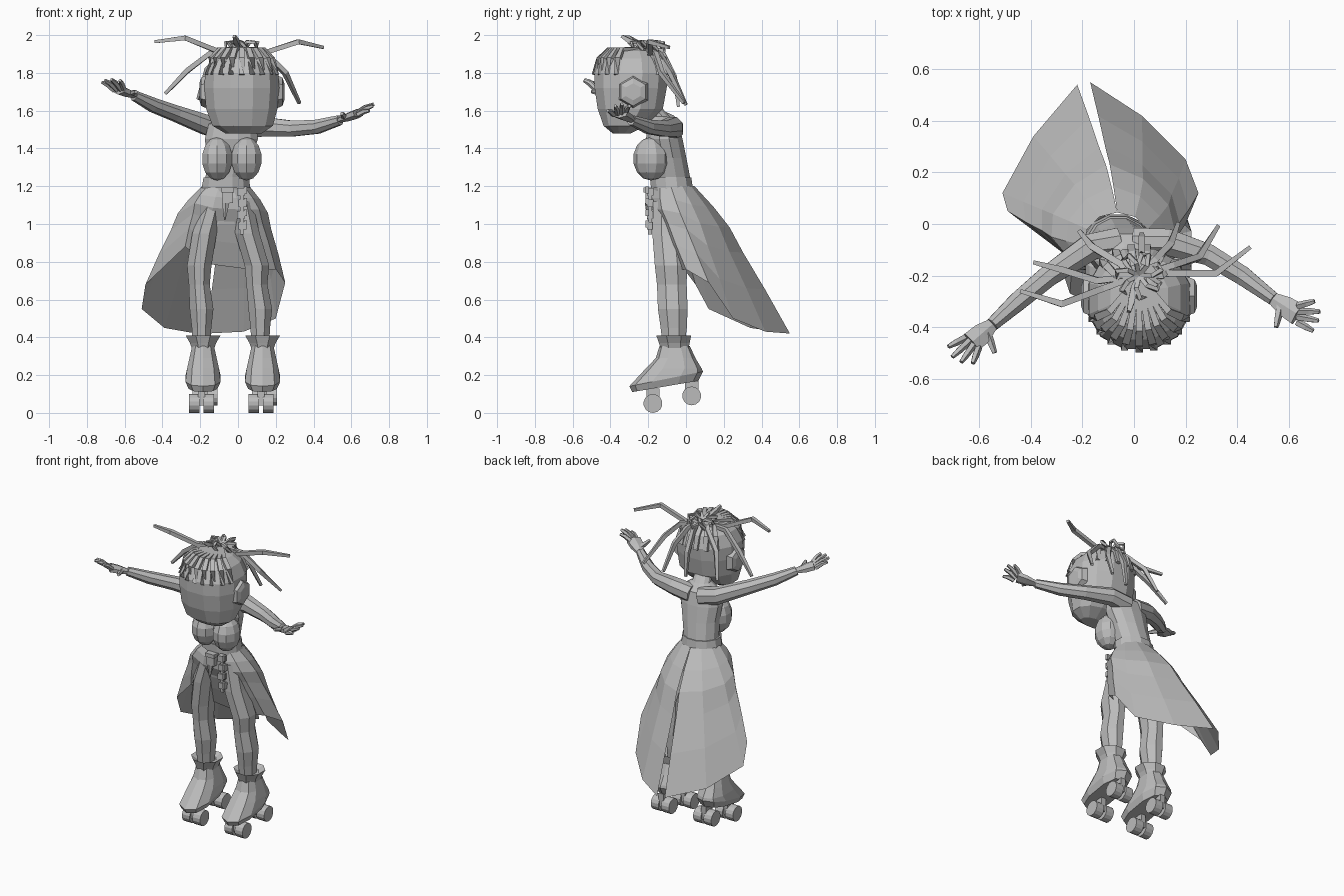
import bpy, bmesh, math
from mathutils import Vector

if "Cube" in bpy.data.objects:
    bpy.data.objects.remove(bpy.data.objects["Cube"], do_unlink=True)

grey = bpy.data.materials.new("plain grey")
grey.use_nodes = True
COLOUR = (0.5, 0.5, 0.5, 1)
grey.diffuse_color = COLOUR
grey.node_tree.nodes["Principled BSDF"].inputs["Base Color"].default_value = COLOUR


def build(name, rings, capped=True, closed=True):
    """Skin a list of equal rings of points into one mesh object."""
    bm = bmesh.new()
    loops = [[bm.verts.new(p) for p in ring] for ring in rings]
    n = len(loops[0])
    for a, b in zip(loops, loops[1:]):
        for i in range(n if closed else n - 1):
            j = (i + 1) % n
            bm.faces.new((a[i], a[j], b[j], b[i]))
    if capped:
        bm.faces.new(loops[0][::-1])
        bm.faces.new(loops[-1])
        bmesh.ops.recalc_face_normals(bm, faces=bm.faces)
    mesh = bpy.data.meshes.new(name)
    bm.to_mesh(mesh)
    bm.free()
    mesh.materials.append(grey)
    obj = bpy.data.objects.new(name, mesh)
    bpy.context.collection.objects.link(obj)
    return obj


def loft(name, rings, n=10, power=1.0):
    """Stack flat rings: (x, y, z, rx, ry[, slope along y])."""
    def soft(v):
        return math.copysign(abs(v) ** power, v)
    out = []
    for x, y, z, rx, ry, *slope in rings:
        ring = []
        for i in range(n):
            a = 2 * math.pi * (i + 0.5) / n
            dy = ry * soft(math.sin(a))
            ring.append((x + rx * soft(math.cos(a)), y + dy, z + dy * sum(slope)))
        out.append(ring)
    return build(name, out)


def tube(name, pts, radii, n=6, flat=1.0):
    """Sweep a polygon along points; flat squashes it on its second axis."""
    pts = [Vector(p) for p in pts]
    out = []
    for i, p in enumerate(pts):
        t = (pts[min(i + 1, len(pts) - 1)] - pts[max(i - 1, 0)]).normalized()
        up = Vector((0, 0, 1)) if abs(t.z) < 0.9 else Vector((0, 1, 0))
        side = t.cross(up).normalized()
        top = side.cross(t)
        out.append([p + radii[i] * (side * math.cos(a) + top * flat * math.sin(a))
                    for a in (2 * math.pi * (k + 0.5) / n for k in range(n))])
    return build(name, out)


def box(name, centre, size):
    bpy.ops.mesh.primitive_cube_add(size=1, location=centre)
    obj = bpy.context.object
    obj.name, obj.scale = name, size
    obj.data.materials.append(grey)
    return obj


# Torso, neck and bust
loft("torso", [(-.06, -.07, 1.0, .16, .08), (-.065, -.07, 1.16, .135, .11),
               (-.06, -.08, 1.25, .115, .105), (-.045, -.095, 1.35, .125, .1),
               (-.035, -.115, 1.45, .145, .1), (-.03, -.12, 1.53, .13, .085),
               (-.02, -.14, 1.57, .06, .055), (0, -.22, 1.66, .05, .055)], 12)
for side, x in (("right", -.11), ("left", .045)):
    bpy.ops.mesh.primitive_uv_sphere_add(segments=10, ring_count=7, radius=1,
                                         location=(x, -.185, 1.345))
    bust = bpy.context.object
    bust.name, bust.scale = side + "_bust", (.085, .095, .115)
    bust.data.materials.append(grey)

# Belt with hanging pouch and tool chain
loft("belt", [(-.064, -.075, 1.19, .133, .115), (-.062, -.08, 1.245, .125, .112)], 12)
box("pouch", (-.055, -.195, 1.145), (.055, .04, .07))
box("pouch_flap", (-.055, -.2, 1.18), (.065, .05, .025))
loft("pouch_tip", [(-.07, -.2, 1.02, .004, .004), (-.065, -.2, 1.11, .022, .018)], 6)
for k in range(4):
    z = 1.17 - k * .06
    box(f"chain_block_{k}", (.015 + .008 * (k % 2), -.19, z), (.042, .035, .04))
    box(f"chain_link_{k}", (.02, -.19, z - .03), (.02, .02, .03))
    box(f"chain_clip_{k}", (.04, -.205, z + .01), (.015, .02, .035))

# Skirt: open sheet from waist to a dipping hem, slit at the back
hem = [(-.17, .55, .42), (.03, .42, .43), (.2, .25, .5), (.25, .12, .69),
       (.2, 0, .76), (.06, -.05, .76), (-.17, -.06, .79), (-.28, -.1, .88),
       (-.49, .05, .68), (-.51, .12, .55), (-.39, .34, .45), (-.22, .54, .42)]
levels = [(0, 0), (.14, .03), (.28, .045), (.45, .03), (.7, .02), (1, 0)]
skirt = []
for t, bulge in levels:
    ring = []
    for i, point in enumerate(hem):
        a = math.pi / 2 - 2 * math.pi * i / (len(hem) - 1)
        out = Vector((math.cos(a), math.sin(a), 0))
        waist = Vector((-.065 + .128 * out.x, -.065 + .11 * out.y, 1.2))
        ring.append(waist.lerp(Vector(point), t) + out * bulge)
    skirt.append(ring)
build("skirt", skirt, capped=False, closed=False)

# Legs, roller boots and wheels
for side, hip, knee, ankle, foot in (("right", -.13, -.205, -.193, -.185),
                                     ("left", .02, .1, .118, .13)):
    loft(side + "_leg", [(ankle, -.065, .34, .05, .06), (ankle, -.065, .45, .056, .075),
                         (ankle, -.07, .55, .068, .085), (knee, -.075, .68, .06, .085),
                         (knee, -.08, .78, .07, .092),
                         ((hip + knee) / 2 - .01, -.095, .95, .07, .09),
                         (hip, -.095, 1.12, .06, .085)], 8)
    loft(side + "_boot", [(foot, -.11, .14, .08, .175, .17), (foot, -.105, .18, .097, .195, .2),
                          (foot, -.065, .235, .088, .148), (foot, -.055, .29, .075, .105),
                          (foot, -.06, .355, .06, .08)], 10, .8)
    loft(side + "_boot_cuff", [(foot, -.06, .335, .062, .078), (foot, -.062, .37, .075, .088),
                               (foot, -.065, .41, .1, .1), (foot, -.065, .385, .055, .07)], 8)
    for end, x, y, z in (("front", foot - .008, -.175, .05), ("back", foot + .01, .03, .09)):
        box(f"{side}_{end}_truck", (x, y, z + .035), (.035, .07, .09))
        for k in (-1, 1):
            tube(f"{side}_{end}_wheel_{k}", [(x + k * .01, y, z), (x + k * .067, y, z)],
                 [.05, .05], 14)

# Arms and hands
arms = {
    "right": ([(-.06, -.07, 1.5), (-.17, -.09, 1.525), (-.33, -.2, 1.585),
               (-.45, -.3, 1.63), (-.55, -.39, 1.68)],
              (-.63, -.46, 1.71), [(-.72, -.475, 1.75), (-.705, -.515, 1.76),
                                   (-.67, -.535, 1.765), (-.625, -.54, 1.76)],
              (-.54, -.5, 1.7)),
    "left": ([(0, -.07, 1.5), (.13, -.07, 1.515), (.29, -.12, 1.505),
              (.42, -.2, 1.515), (.54, -.29, 1.55)],
             (.635, -.35, 1.585), [(.7, -.3, 1.625), (.72, -.34, 1.635),
                                   (.715, -.375, 1.625), (.695, -.415, 1.6)],
             (.55, -.4, 1.585)),
}
for side, (path, palm, tips, thumb) in arms.items():
    tube(side + "_arm", path, [.06, .056, .045, .04, .028], 8)
    wrist, palm = Vector(path[-1]), Vector(palm)
    tube(side + "_palm", [wrist, wrist.lerp(palm, .5), palm], [.028, .046, .05], 6, .5)
    across = (Vector(tips[-1]) - Vector(tips[0])).normalized()
    for k, tip in enumerate(tips):
        base = palm + across * (k - 1.5) * .022
        tip = Vector(tip)
        tube(f"{side}_finger_{k}", [base, base.lerp(tip, .55) + Vector((0, 0, .006)), tip],
             [.015, .014, .009], 5)
    start = wrist.lerp(palm, .3)
    tube(side + "_thumb", [start, start.lerp(Vector(thumb), .6), thumb], [.018, .015, .01], 5)

# Head and ears
loft("head", [(.03, -.34, 1.48, .1, .05), (.025, -.325, 1.52, .165, .115),
              (.02, -.295, 1.61, .195, .178), (.02, -.293, 1.72, .205, .197),
              (.02, -.29, 1.8, .2, .2), (.02, -.285, 1.875, .165, .168),
              (.02, -.28, 1.915, .115, .115), (.02, -.27, 1.93, .05, .05)], 12, .9)
for side, s in (("right", -1), ("left", 1)):
    ear = tube(side + "_ear", [(.02 + s * .18, -.28, 1.7), (.02 + s * .215, -.28, 1.7),
                               (.02 + s * .225, -.28, 1.7)], [.09, .075, .045], 6)

# Hair strips pulled over the skull to the knot
knot = Vector((.02, -.2, 1.93))
angles = [-66 + 16.5 * k for k in range(9)] + [135 + 18 * k for k in range(6)]
for k, deg in enumerate(angles):
    a = math.radians(deg)
    strip = [Vector((.02 + r * math.sin(a), -.288 - r * math.cos(a), z))
             for r, z in ((.2, 1.79), (.175, 1.875), (.125, 1.925))] + [knot]
    tube(f"hair_strip_{k}", strip, [.02, .021, .018, .012], 4, .8)

# Loose locks hanging and flying from the knot
locks = [[(-.12, -.25, 1.92), (-.28, -.31, 1.985), (-.44, -.26, 1.965)],
         [(-.14, -.22, 1.91), (-.27, -.18, 1.81), (-.385, -.15, 1.69)],
         [(.12, -.19, 1.9), (.32, -.19, 1.965), (.45, -.09, 1.935)],
         [(.15, -.16, 1.9), (.25, -.13, 1.8), (.325, -.01, 1.64)],
         [(.08, -.14, 1.9), (.14, -.08, 1.8), (.17, 0, 1.63)],
         [(-.06, -.15, 1.9), (-.16, -.09, 1.82), (-.21, -.03, 1.66)],
         [(.03, -.12, 1.9), (.03, -.06, 1.78), (.03, -.04, 1.62)],
         [(0, -.25, 1.95), (-.01, -.3, 1.97), (-.02, -.34, 1.995)]]
for k, lock in enumerate(locks):
    tube(f"loose_lock_{k}", [knot] + lock, [.014, .018, .018, .011], 4)

# Looped knot on the crown
for k in range(7):
    a = 2 * math.pi * k / 7
    out = Vector((math.cos(a), math.sin(a), 0))
    turn = Vector((-out.y, out.x, 0))
    rise = Vector((0, 0, 1))
    loop = [knot, knot + out * .05 + rise * .035, knot + out * .085 + turn * .02 + rise * .03,
            knot + out * .075 + turn * .045 - rise * .01, knot + turn * .02]
    tube(f"knot_loop_{k}", loop, [.012] * 5, 4)
